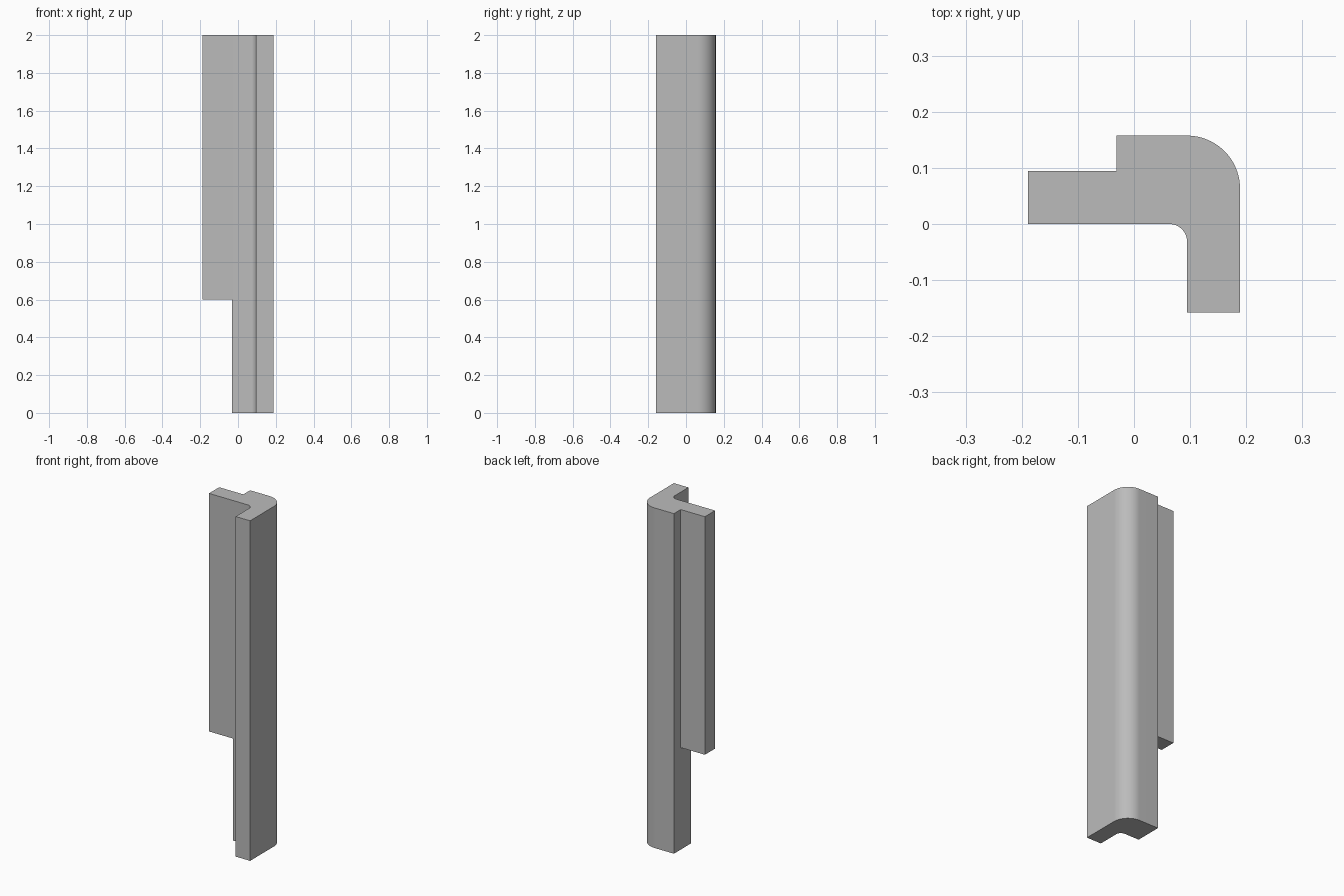
import bpy
import bmesh
from math import sin, cos, radians
from mathutils import Vector

cube = bpy.data.objects.get("Cube")
if cube:
    bpy.data.objects.remove(cube, do_unlink=True)

UNIT = 0.0315          # module that all widths follow
HEIGHT = 2.0
TONGUE_BOTTOM = 0.6


def arc(cx, cy, r, start, end, steps):
    """Points of a circular corner, angles in degrees."""
    angles = [radians(start + (end - start) * i / steps) for i in range(steps + 1)]
    return [(cx + r * cos(a), cy + r * sin(a)) for a in angles]


def extrude_up(bm, face, dz):
    """Extrude a cap upwards and return the new cap."""
    geom = bmesh.ops.extrude_face_region(bm, geom=[face])["geom"]
    verts = [g for g in geom if isinstance(g, bmesh.types.BMVert)]
    bmesh.ops.translate(bm, verts=verts, vec=(0, 0, dz))
    return next(g for g in geom if isinstance(g, bmesh.types.BMFace))


# Grey material
grey = bpy.data.materials.new("grey")
grey.use_nodes = True
colour = (0.5, 0.5, 0.5, 1)
grey.diffuse_color = colour
grey.node_tree.nodes["Principled BSDF"].inputs["Base Color"].default_value = colour

# L-shaped post section with rounded outer and inner corners
profile = [(-1, 0), (-1, 3), (-1, 5)]
profile += arc(3, 2, 3, 90, 0, 24)
profile += [(6, -5), (3, -5)]
profile += arc(2, -1, 1, 0, 90, 12)

bm = bmesh.new()
base = bm.faces.new([bm.verts.new((x * UNIT, y * UNIT, 0)) for x, y in profile])
cap = extrude_up(bm, base, TONGUE_BOTTOM)
extrude_up(bm, cap, HEIGHT - TONGUE_BOTTOM)
bmesh.ops.recalc_face_normals(bm, faces=bm.faces)

# Tongue pulled out of the upper part of the post's right side
target = Vector((-UNIT, 1.5 * UNIT, (HEIGHT + TONGUE_BOTTOM) / 2))
side = min(bm.faces, key=lambda f: (f.calc_center_median() - target).length)
tongue = bmesh.ops.extrude_discrete_faces(bm, faces=[side])["faces"][0]
bmesh.ops.translate(bm, verts=tongue.verts, vec=(-5 * UNIT, 0, 0))
bmesh.ops.recalc_face_normals(bm, faces=bm.faces)

mesh = bpy.data.meshes.new("corner_post")
bm.to_mesh(mesh)
bm.free()
mesh.materials.append(grey)
post = bpy.data.objects.new("corner_post", mesh)
bpy.context.collection.objects.link(post)

# Smooth rounded corners, sharp edges elsewhere
bpy.ops.object.select_all(action="DESELECT")
post.select_set(True)
bpy.context.view_layer.objects.active = post
bpy.ops.object.shade_smooth_by_angle(angle=radians(30))
